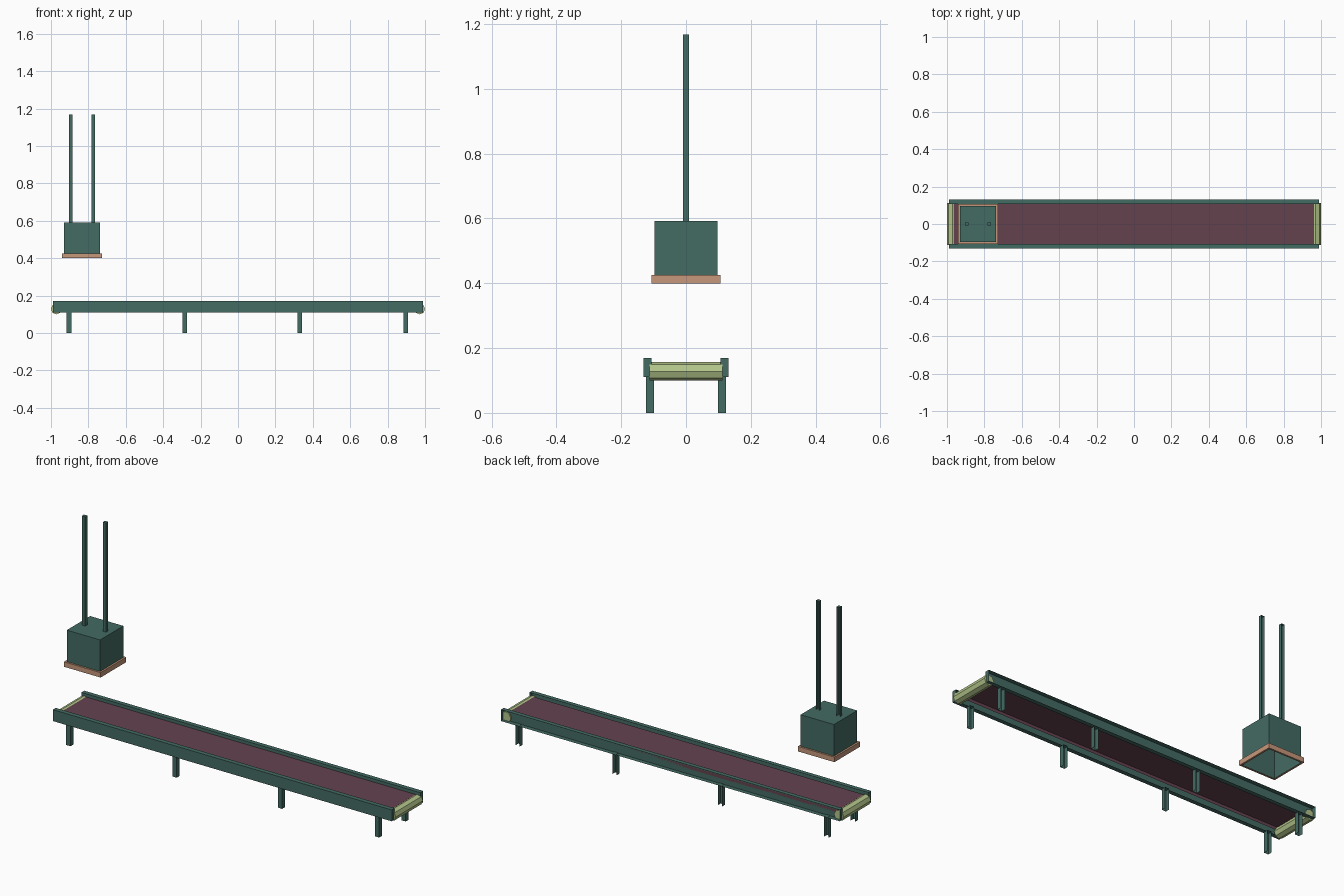
import bpy, bmesh, math
from mathutils import Vector, Matrix

if "Cube" in bpy.data.objects:
    bpy.data.objects.remove(bpy.data.objects["Cube"], do_unlink=True)


def material(name, hex_code):
    """Flat material from an sRGB hex colour."""
    linear = []
    for i in (0, 2, 4):
        c = int(hex_code[i:i + 2], 16) / 255
        linear.append(c / 12.92 if c <= 0.04045 else ((c + 0.055) / 1.055) ** 2.4)
    mat = bpy.data.materials.new(name)
    mat.use_nodes = True
    mat.diffuse_color = (*linear, 1)
    mat.node_tree.nodes["Principled BSDF"].inputs["Base Color"].default_value = (*linear, 1)
    return mat


teal = material("teal_paint", "446B63")
plum = material("plum_belt", "64424F")
olive = material("pale_green_roller", "B2C48A")
tan = material("tan_trim", "C6977A")


def finish(name, bm, mat):
    mesh = bpy.data.meshes.new(name)
    bm.to_mesh(mesh)
    bm.free()
    mesh.materials.append(mat)
    obj = bpy.data.objects.new(name, mesh)
    bpy.context.collection.objects.link(obj)
    return obj


def sheet_box(name, x, y, z, mat, open_sides=()):
    """Box between (low, high) ranges, made of sheet, with some sides left open."""
    lows, highs = Vector((x[0], y[0], z[0])), Vector((x[1], y[1], z[1]))
    bm = bmesh.new()
    place = Matrix.Translation((lows + highs) / 2) @ Matrix.Diagonal((*(highs - lows), 1))
    bmesh.ops.create_cube(bm, size=1, matrix=place)
    bm.normal_update()
    removed = [f for f in bm.faces
               if any(f.normal.dot(Vector(d)) > 0.9 for d in open_sides)]
    bmesh.ops.delete(bm, geom=removed, context="FACES")
    return finish(name, bm, mat)


BACK, DOWN = (0, 1, 0), (0, 0, -1)

# Side rails: channels open to the back
for side, y in (("front", (-0.131, -0.107)), ("back", (0.107, 0.131))):
    sheet_box(side + "_rail", (-0.989, 0.989), y, (0.11, 0.17), teal, [BACK])

# Legs: channels open to the back and at the foot
for side, y in (("front", (-0.123, -0.099)), ("back", (0.099, 0.123))):
    for i, x in enumerate((-0.904, -0.284, 0.331, 0.897)):
        sheet_box(f"{side}_leg_{i + 1}", (x - 0.0125, x + 0.0125), y, (0, 0.112),
                  teal, [BACK, DOWN])

# Belt: shallow tray, open underneath
sheet_box("belt", (-0.962, 0.962), (-0.107, 0.107), (0.137, 0.1535), plum, [DOWN])

# End rollers: eight-sided drums
for side, x in (("right", -0.9715), ("left", 0.9715)):
    bm = bmesh.new()
    bmesh.ops.create_cone(bm, cap_ends=True, segments=8, radius1=0.0285, radius2=0.0285,
                          depth=0.226, matrix=Matrix.Translation((x, 0, 0.1285))
                          @ Matrix.Rotation(math.pi / 2, 4, "X"))
    finish(side + "_roller", bm, olive)

# Press head: hollow box open underneath
PRESS_X = -0.834
sheet_box("press_head", (PRESS_X - 0.097, PRESS_X + 0.097), (-0.097, 0.097),
          (0.4, 0.592), teal, [DOWN])

# Trim collar around the lower edge of the press head
bm = bmesh.new()
rings = []
for half, z in ((0.0975, 0.4), (0.107, 0.4), (0.107, 0.426), (0.0975, 0.426)):
    rings.append([bm.verts.new((PRESS_X + sx * half, sy * half, z))
                  for sx, sy in ((-1, -1), (1, -1), (1, 1), (-1, 1))])
for lower, upper in zip(rings, rings[1:]):
    for i in range(4):
        j = (i + 1) % 4
        bm.faces.new((lower[i], lower[j], upper[j], upper[i]))
finish("press_collar", bm, tan)

# Hanger poles: channels open to the back
for side, x in (("right", -0.895), ("left", -0.773)):
    sheet_box(side + "_pole", (x - 0.0095, x + 0.0095), (-0.009, 0.009),
              (0.59, 1.168), teal, [BACK])
